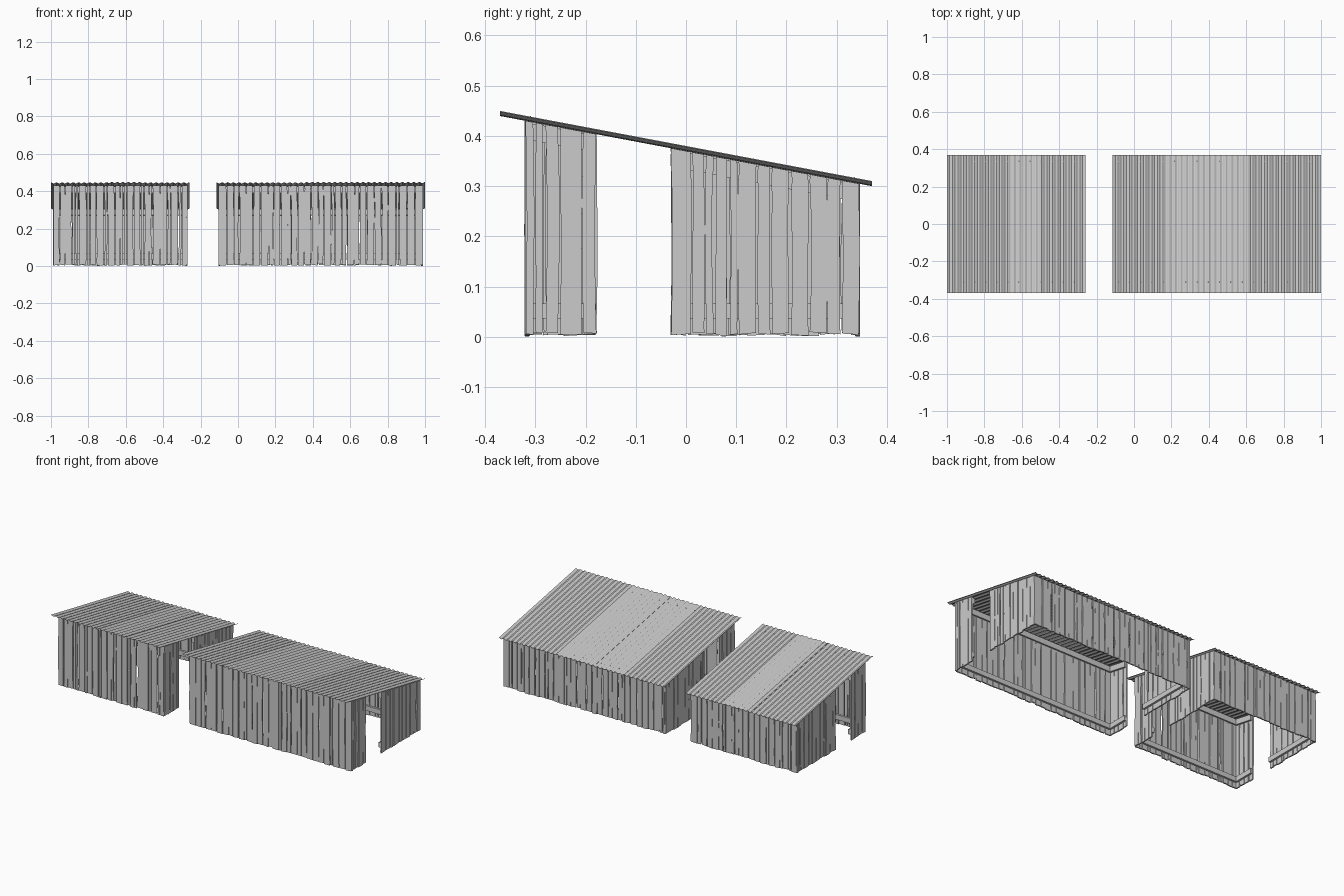
import bpy, bmesh, math, random
from mathutils import Vector

if "Cube" in bpy.data.objects:
    bpy.data.objects.remove(bpy.data.objects["Cube"])

random.seed(7)
SLOPE = -0.1885


def roof_z(y):
    return 0.3748 + SLOPE * y


def finish(bm, name):
    bmesh.ops.recalc_face_normals(bm, faces=bm.faces[:])
    me = bpy.data.meshes.new(name)
    bm.to_mesh(me)
    bm.free()
    ob = bpy.data.objects.new(name, me)
    bpy.context.collection.objects.link(ob)
    return ob


def loft(bm, rows):
    # closed solid through a list of equally sized rings
    rings = [[bm.verts.new(p) for p in r] for r in rows]
    n = len(rings[0])
    for a, b in zip(rings, rings[1:]):
        for i in range(n):
            bm.faces.new((a[i], a[(i + 1) % n], b[(i + 1) % n], b[i]))
    bm.faces.new(rings[0][::-1])
    bm.faces.new(rings[-1])


def place(axis, face, sign, u, d, z):
    # u runs along the wall, d is depth inwards from its outer face
    return Vector((u, face - sign * d, z)) if axis == 'x' else Vector((face - sign * d, u, z))


def plank(bm, wall, u0, u1):
    # rough board: wavering edges, uneven foot, top cut to the roof pitch
    levels = [0, 0.03, 0.28, 0.5, 0.75, 0.96, 1]
    foot = random.uniform(0.002, 0.008)
    bow = random.uniform(-0.003, 0.003)
    d0 = random.uniform(0, 0.003)
    rows = []
    for k, t in enumerate(levels):
        ring = []
        shift = bow * math.sin(math.pi * t)
        edges = [u0 + shift + random.uniform(0, 0.002), u1 + shift - random.uniform(0, 0.002)]
        drop = [random.uniform(-0.002, 0.002) if k == 0 else 0 for _ in edges]
        for i, d in ((0, d0), (1, d0), (1, d0 + 0.008), (0, d0 + 0.008)):
            p = place(*wall, edges[i], d, 0)
            p.z = foot + drop[i] + t * (roof_z(p.y) - 0.005 - foot)
            ring.append(p)
        rows.append(ring)
    loft(bm, rows)


def boards(name, wall, spans):
    bm = bmesh.new()
    for a, b in spans:
        widths = []
        while sum(widths) < b - a - 0.012:
            widths.append(random.choice((0.018, 0.028, 0.036, 0.038, 0.042)))
        k = (b - a) / sum(widths)
        u = a
        for w in widths:
            plank(bm, wall, u, u + w * k - random.uniform(0.0005, 0.0035))
            u += w * k
    finish(bm, name)


def rails(name, wall, spans):
    # foot rail and a top rail that follows the roof
    bm = bmesh.new()
    for a, b in spans:
        for top in (False, True):
            rows = []
            for u in (a + 0.004, b - 0.004):
                ring = []
                for d, h in ((0.011, 0), (0.023, 0), (0.023, 1), (0.011, 1)):
                    p = place(*wall, u, d, 0)
                    p.z = roof_z(p.y) - 0.042 + 0.034 * h if top else 0.036 + 0.03 * h
                    ring.append(p)
                rows.append(ring)
            loft(bm, rows)
    finish(bm, name)


def roof_sheet(name, x0, x1, lift, start, period):
    # corrugated sheet with thickness
    n = max(1, round((x1 - x0) / period * 6))
    bm = bmesh.new()
    cols = []
    for i in range(n + 1):
        x = x0 + (x1 - x0) * i / n
        h = 0.0034 * math.cos((x - start) / period * 2 * math.pi) + lift
        cols.append([[bm.verts.new((x, y, roof_z(y) + h + t)) for t in (-0.0008, 0.0008)]
                     for y in (-0.37, 0.37)])
    for a, b in zip(cols, cols[1:]):
        for t in (0, 1):
            bm.faces.new((a[0][t], b[0][t], b[1][t], a[1][t]))
        for e in (0, 1):
            bm.faces.new((a[e][0], b[e][0], b[e][1], a[e][1]))
    for c in (cols[0], cols[-1]):
        bm.faces.new((c[0][0], c[0][1], c[1][1], c[1][0]))
    finish(bm, name)


def roof_nails(name, x0, x1, period):
    bm = bmesh.new()
    n = round((x1 - x0) / period)
    for i in range(1, n, 2):
        for y in (-0.31, 0.335):
            x = x0 + i * period
            z = roof_z(y) + 0.003
            rows = [[(x + r * math.cos(a), y + r * math.sin(a), z + h)
                     for a in (j * math.pi / 3 for j in range(6))]
                    for r, h in ((0.002, 0), (0.002, 0.002), (0.001, 0.003))]
            loft(bm, rows)
    finish(bm, name)


def shed(tag, x0, x1, seams):
    # walls: front and back are full, both ends have a doorway
    w0, w1 = x0 + 0.014, x1 - 0.014
    ends = [(-0.32, -0.175), (-0.031, 0.346)]
    sides = {
        'front_wall': (('x', -0.322, -1), [(w0, w1)]),
        'back_wall': (('x', 0.347, 1), [(w0, w1)]),
        'left_wall': (('y', w0 - 0.004, -1), ends),
        'right_wall': (('y', w1 + 0.004, 1), ends),
    }
    for name, (wall, spans) in sides.items():
        boards(f"{tag}_{name}_planks", wall, spans)
        inner = [(max(a, -0.31), min(b, 0.335)) if wall[0] == 'y' else (a + 0.01, b - 0.01)
                 for a, b in spans]
        rails(f"{tag}_{name}_rails", wall, inner)
    # roof sheets overlapping at the seams
    period = (x1 - x0) / round((x1 - x0) / 0.03)
    xs = [x0] + seams + [x1]
    for i, (a, b) in enumerate(zip(xs, xs[1:])):
        b = b + 0.01 if b < x1 else b
        roof_sheet(f"{tag}_roof_sheet_{i + 1}", a, b, 0.0009 * (i % 2 * 2 - 1), x0, period)
    roof_nails(f"{tag}_roof_nails", x0, x1, period)


shed("small_shed", -1.0, -0.26, [-0.7, -0.52])
shed("large_shed", -0.115, 1.0, [0.36])
